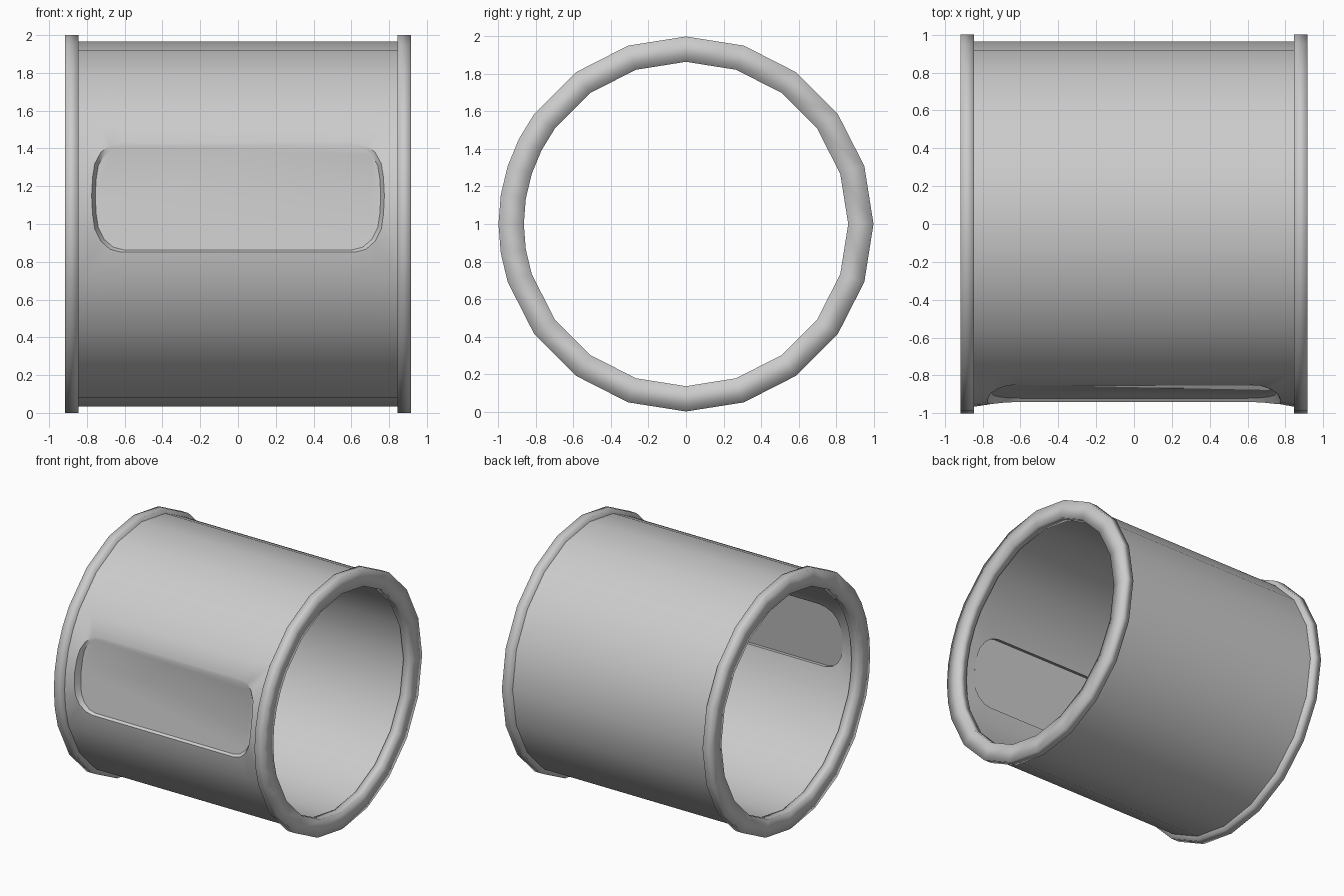
import bpy, bmesh
from math import sin, cos, radians, pi

if "Cube" in bpy.data.objects:
    bpy.data.objects.remove(bpy.data.objects["Cube"])

grey = bpy.data.materials.new("plain_grey")
grey.use_nodes = True
COLOUR = (0.6, 0.6, 0.6, 1)
grey.diffuse_color = COLOUR
grey.node_tree.nodes["Principled BSDF"].inputs["Base Color"].default_value = COLOUR

HALF = 0.845                     # half length of the sleeve between the rims
MID, SPAN = 9, 27                # centre and half width of the window sector, degrees
COLUMNS = [-HALF, -0.73, -0.62, 0.62, 0.73, HALF]


def on_tube(x, r, deg):
    """Point on the tube; zero degrees is the front, positive is up."""
    a = radians(deg)
    return (x, -r * cos(a), 1 + r * sin(a))


def on_panel(x, deg, offset):
    """Point on the flat, slightly tilted window panel."""
    z = 1 + 0.94 * sin(radians(deg))
    return (x, -0.92 + (z - 0.865) * 0.127 + offset, z)


def finish(bm, name, limit):
    mesh = bpy.data.meshes.new(name)
    bm.to_mesh(mesh)
    bm.free()
    mesh.materials.append(grey)
    obj = bpy.data.objects.new(name, mesh)
    bpy.context.collection.objects.link(obj)
    bpy.ops.object.select_all(action='DESELECT')
    obj.select_set(True)
    bpy.context.view_layer.objects.active = obj
    bpy.ops.object.shade_smooth_by_angle(angle=radians(limit))
    return obj


def window_outline():
    """Rounded window points, each paired with a point on the sector border."""
    border = [(HALF, 9), (HALF, 18), (HALF, SPAN), (0.73, SPAN), (0.62, SPAN)]
    corner = [((0.62 + 0.15 * cos(k * pi / 8), 6 + 12 * sin(k * pi / 8)), border[k])
              for k in range(5)]
    middle = ((0.775, 0), (HALF, 0))

    def mirror(points, sx, sy):
        return [((w[0] * sx, w[1] * sy), (b[0] * sx, b[1] * sy)) for w, b in points]

    quarter = [middle] + corner
    return (quarter + mirror(corner[::-1], -1, 1)
            + mirror(quarter, -1, -1) + mirror(corner[::-1], 1, -1))


def shell(name, r, lip_r, offset, inside):
    """One skin of the sleeve with its window recess and panel."""
    bm = bmesh.new()
    outline = window_outline()
    border = [bm.verts.new(on_tube(b[0], r, MID + b[1])) for w, b in outline]
    lip_scale = 0.975 if inside else 1
    lip = [bm.verts.new(on_tube(w[0] * lip_scale, lip_r, MID + w[1] * lip_scale))
           for w, b in outline]
    panel = [bm.verts.new(on_panel(w[0] * 0.975, MID + w[1] * 0.965, offset))
             for w, b in outline]
    n = len(outline)
    for a, b in ((border, lip), (lip, panel)):
        for i in range(n):
            j = (i + 1) % n
            bm.faces.new((a[i], a[j], b[j], b[i]))
    bm.faces.new(panel)
    # plain facets around the rest of the tube
    for deg in range(MID + SPAN, 360 + MID - SPAN, 18):
        for x0, x1 in zip(COLUMNS, COLUMNS[1:]):
            bm.faces.new([bm.verts.new(on_tube(x, r, d)) for x, d in
                          ((x0, deg), (x1, deg), (x1, deg + 18), (x0, deg + 18))])
    bmesh.ops.remove_doubles(bm, verts=bm.verts, dist=0.0005)
    if inside:
        bmesh.ops.reverse_faces(bm, faces=bm.faces)
    finish(bm, name, 30)


def rim(name, side):
    """Flat ring with rounded shading, finer along the window sector."""
    bm = bmesh.new()
    angles = list(range(MID - SPAN, MID + SPAN, 9)) + list(range(MID + SPAN, 360 + MID - SPAN, 18))
    section = [(HALF, 0.865), (0.915, 0.865), (0.915, 1.0), (HALF, 1.0)]
    rings = [[bm.verts.new(on_tube(side * x, r, d)) for x, r in section] for d in angles]
    for i, ring in enumerate(rings):
        after = rings[(i + 1) % len(rings)]
        for k in range(4):
            m = (k + 1) % 4
            bm.faces.new((ring[k], ring[m], after[m], after[k]))
    bmesh.ops.recalc_face_normals(bm, faces=bm.faces)
    finish(bm, name, 180)


shell("sleeve_outer", 0.965, 0.952, 0, False)
shell("sleeve_inner", 0.89, 0.89, 0.006, True)
rim("left_rim", 1)
rim("right_rim", -1)
